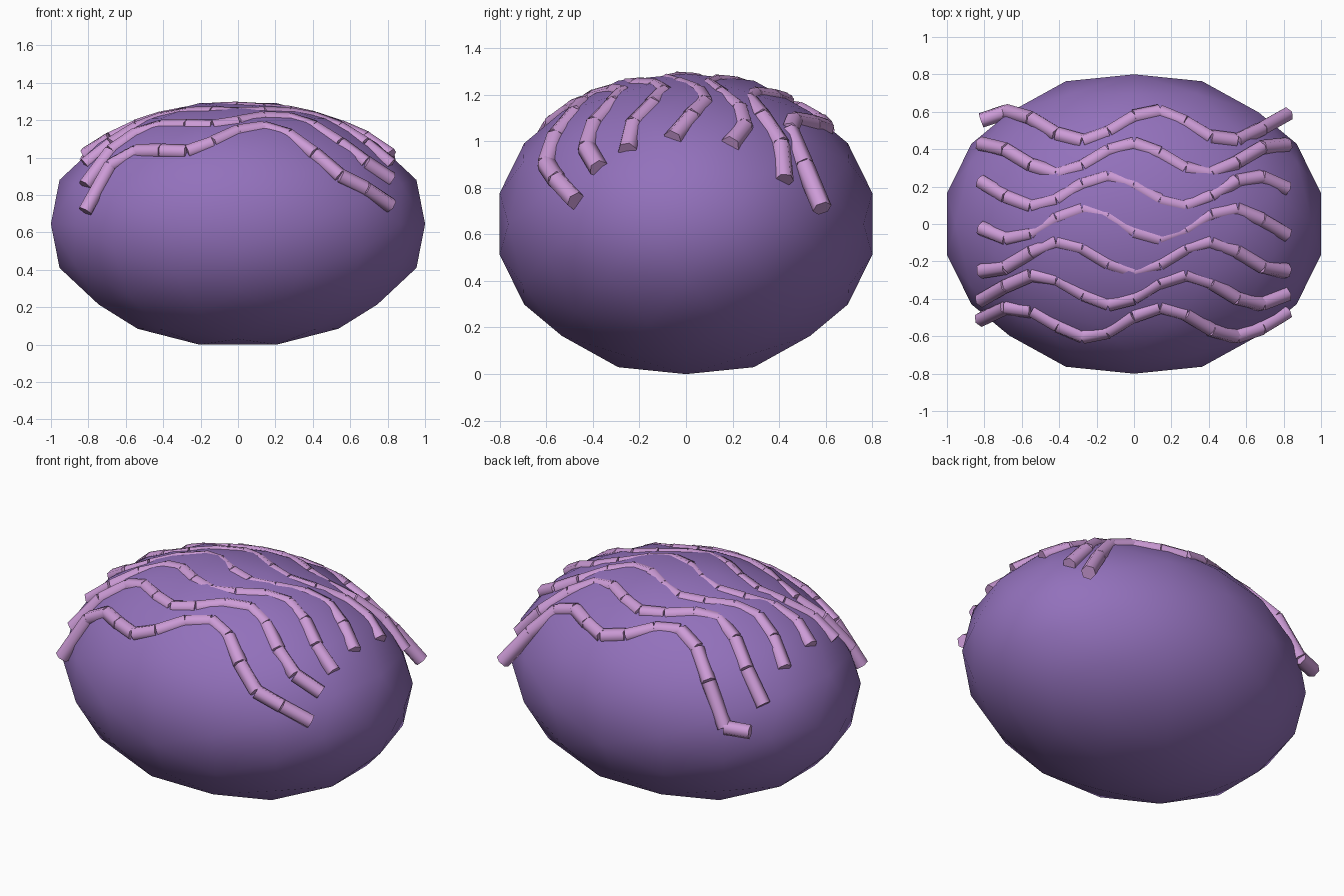
import bpy, bmesh, math
from mathutils import Vector, Matrix

if "Cube" in bpy.data.objects:
    bpy.data.objects.remove(bpy.data.objects["Cube"])

A, B, C, CZ = 1.0214, 0.817, 0.659, 0.645   # dome semi-axes and centre height


def material(name, rgb):
    m = bpy.data.materials.new(name)
    m.diffuse_color = (*rgb, 1)
    m.use_nodes = True
    m.node_tree.nodes["Principled BSDF"].inputs["Base Color"].default_value = m.diffuse_color
    return m


def finish(bm, name, mat, angle):
    me = bpy.data.meshes.new(name)
    bm.to_mesh(me)
    bm.free()
    me.materials.append(mat)
    ob = bpy.data.objects.new(name, me)
    bpy.context.collection.objects.link(ob)
    bpy.ops.object.select_all(action='DESELECT')
    ob.select_set(True)
    bpy.context.view_layer.objects.active = ob
    bpy.ops.object.shade_smooth_by_angle(angle=math.radians(angle))
    return ob


body_mat = material("purple", (0.29, 0.165, 0.50))
ridge_mat = material("pale_pink", (0.61, 0.33, 0.68))

# Body: icosahedron with each edge split in three, pushed to an ellipsoid
phi = (1 + 5 ** 0.5) / 2
ico = []
for s in (-1, 1):
    for t in (-phi, phi):
        ico += [Vector((s, 0, t)), Vector((t, s, 0)), Vector((0, t, s))]


def near(p, q):
    return abs((p - q).length - 2) < 0.01


points = list(ico)
for i, p in enumerate(ico):
    for j in range(i + 1, 12):
        q = ico[j]
        if near(p, q):
            points += [p.lerp(q, 1 / 3), p.lerp(q, 2 / 3)]
            points += [(p + q + r) / 3 for r in ico[j + 1:] if near(p, r) and near(q, r)]
bm = bmesh.new()
for p in points:
    bm.verts.new(p.normalized())
bmesh.ops.convex_hull(bm, input=bm.verts[:])
bmesh.ops.scale(bm, vec=(A, B, C), verts=bm.verts[:])
bmesh.ops.translate(bm, vec=(0, 0, CZ), verts=bm.verts[:])
bmesh.ops.recalc_face_normals(bm, faces=bm.faces[:])
finish(bm, "body", body_mat, 60)


# Ridges: wavy rows of short six-sided tubes half sunk in the top
def ridge_point(row, i):
    x = 0.817 * (i / 6 - 1)
    y = 0.1736 * row + 0.08 * math.sin(8 * x + 3.68 - row)
    h = max(0.012, 1 - (x / A) ** 2 - (y / B) ** 2)
    return Vector((x, y, CZ + 0.613 * math.sqrt(h)))


for row in range(-3, 4):
    bm = bmesh.new()
    for i in range(12):
        p, q = ridge_point(row, i), ridge_point(row, i + 1)
        turn = Vector((0, 0, 1)).rotation_difference(q - p).to_matrix().to_4x4()
        bmesh.ops.create_cone(bm, cap_ends=True, segments=6, radius1=0.042, radius2=0.042,
                              depth=(q - p).length,
                              matrix=Matrix.Translation((p + q) / 2) @ turn)
    finish(bm, f"ridge_{row + 4}", ridge_mat, 65)
